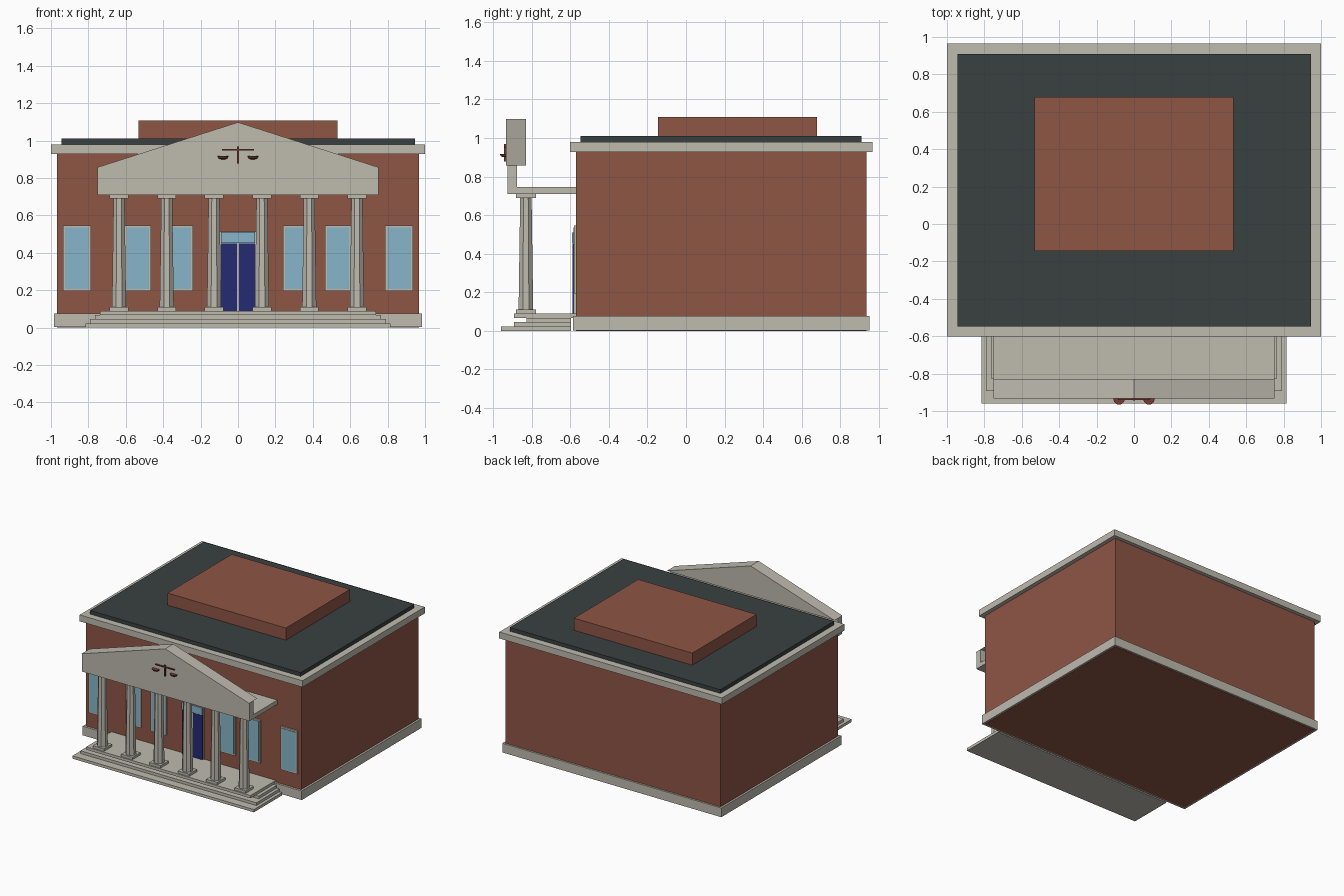
import bpy, bmesh, math

cube = bpy.data.objects.get("Cube")
if cube:
    bpy.data.objects.remove(cube, do_unlink=True)


def material(name, rgb):
    m = bpy.data.materials.new(name)
    m.use_nodes = True
    m.diffuse_color = (*rgb, 1)
    m.node_tree.nodes["Principled BSDF"].inputs["Base Color"].default_value = (*rgb, 1)
    return m


BRICK = material("brick", (0.27, 0.092, 0.06))
STONE = material("stone", (0.52, 0.495, 0.43))
ROOF = material("dark roof", (0.042, 0.052, 0.053))
GLASS = material("window glass", (0.245, 0.46, 0.59))
NAVY = material("navy door", (0.018, 0.024, 0.17))
COPPER = material("red brown metal", (0.17, 0.045, 0.03))


def finish(name, bm, mat):
    bmesh.ops.recalc_face_normals(bm, faces=bm.faces)
    mesh = bpy.data.meshes.new(name)
    bm.to_mesh(mesh)
    bm.free()
    mesh.materials.append(mat)
    ob = bpy.data.objects.new(name, mesh)
    bpy.context.scene.collection.objects.link(ob)
    return ob


def box(name, mat, x, y, z):
    """Box from (min, max) pairs on each axis."""
    bm = bmesh.new()
    bmesh.ops.create_cube(bm, size=1)
    for v in bm.verts:
        for i, (lo, hi) in enumerate((x, y, z)):
            v.co[i] = hi if v.co[i] > 0 else lo
    return finish(name, bm, mat)


def wide(name, mat, half, y, z):
    return box(name, mat, (-half, half), y, z)


def prism(name, mat, outline, y0, y1):
    """Outline in x, z pulled from y0 to y1."""
    bm = bmesh.new()
    face = bm.faces.new([bm.verts.new((x, y0, z)) for x, z in outline])
    out = bmesh.ops.extrude_face_region(bm, geom=[face])
    for v in out["geom"]:
        if isinstance(v, bmesh.types.BMVert):
            v.co.y = y1
    return finish(name, bm, mat)


def lathe(name, mat, profile, sides, centre):
    """Turn a radius, height profile about a vertical axis."""
    bm = bmesh.new()
    rings = []
    for r, z in profile:
        ring = []
        for i in range(sides):
            a = math.tau * (i + 0.5) / sides
            ring.append(bm.verts.new((centre[0] + r * math.cos(a), centre[1] + r * math.sin(a), z)))
        rings.append(ring)
    for low, high in zip(rings, rings[1:]):
        for i in range(sides):
            j = (i + 1) % sides
            bm.faces.new((low[i], low[j], high[j], high[i]))
    bm.faces.new(rings[0])
    bm.faces.new(rings[-1])
    return finish(name, bm, mat)


# Main block
wide("brick_body", BRICK, 0.967, (-0.57, 0.936), (0, 0.95))
wide("stone_plinth", STONE, 0.983, (-0.587, 0.951), (0.002, 0.076))
wide("cornice", STONE, 1.0, (-0.602, 0.966), (0.928, 0.98))
wide("flat_roof", ROOF, 0.945, (-0.547, 0.909), (0.98, 1.01))
wide("roof_block", BRICK, 0.531, (-0.145, 0.678), (1.0, 1.108))

# Entrance steps and porch floor
for i, (half, front) in enumerate([(0.815, -0.96), (0.79, -0.892), (0.765, -0.826)]):
    wide(f"step_{i + 1}", STONE, half, (front, -0.597), (i * 0.0225, (i + 1) * 0.0225))
wide("porch_floor", STONE, 0.738, (-0.892, -0.569), (0.0675, 0.09))

# Columns
COLUMN_Y = -0.83
for i, x in enumerate((-0.636, -0.381, -0.128, 0.128, 0.381, 0.636)):
    tag = f"column_{i + 1}"
    square = ((x - 0.05, x + 0.05), (COLUMN_Y - 0.052, COLUMN_Y + 0.052))
    box(tag + "_base", STONE, *square, (0.09, 0.11))
    box(tag + "_capital", STONE, *square, (0.69, 0.71))
    lathe(tag + "_shaft", STONE, [(0.041, 0.11), (0.032, 0.69)], 8, (x, COLUMN_Y))

# Portico roof and pediment
wide("portico_slab", STONE, 0.752, (-0.926, -0.569), (0.71, 0.745))
wide("pediment_fascia", STONE, 0.752, (-0.926, -0.877), (0.745, 0.857))
prism("pediment", STONE, [(-0.752, 0.857), (0.752, 0.857), (0, 1.098)], -0.932, -0.829)

# Scales emblem
wide("emblem_post", COPPER, 0.0045, (-0.944, -0.931), (0.877, 0.968))
wide("emblem_beam", COPPER, 0.086, (-0.942, -0.931), (0.948, 0.956))
for side, s in (("right", -1), ("left", 1)):
    pan = lathe(side + "_scale_pan", COPPER,
                [(0.012, 0.9), (0.024, 0.905), (0.03, 0.917)], 16, (s * 0.08, -0.936))

# Windows, mirrored on both sides of the door
for i, (x, half) in enumerate([(0.31, 0.07), (0.535, 0.07), (0.861, 0.075)]):
    for side, s in (("right", -1), ("left", 1)):
        c = s * x
        tag = f"{side}_window_{i + 1}"
        box(tag + "_frame", STONE, (c - half, c + half), (-0.58, -0.569), (0.195, 0.547))
        g = half - 0.012
        box(tag + "_glass", GLASS, (c - g, c + g), (-0.584, -0.579), (0.207, 0.535))

# Double door with transom light
wide("door_frame", STONE, 0.098, (-0.581, -0.569), (0.09, 0.515))
wide("transom_glass", GLASS, 0.092, (-0.59, -0.58), (0.452, 0.51))
for side, s in (("right", -1), ("left", 1)):
    box(side + "_door", NAVY, sorted((s * 0.006, s * 0.092)), (-0.588, -0.58), (0.09, 0.45))
